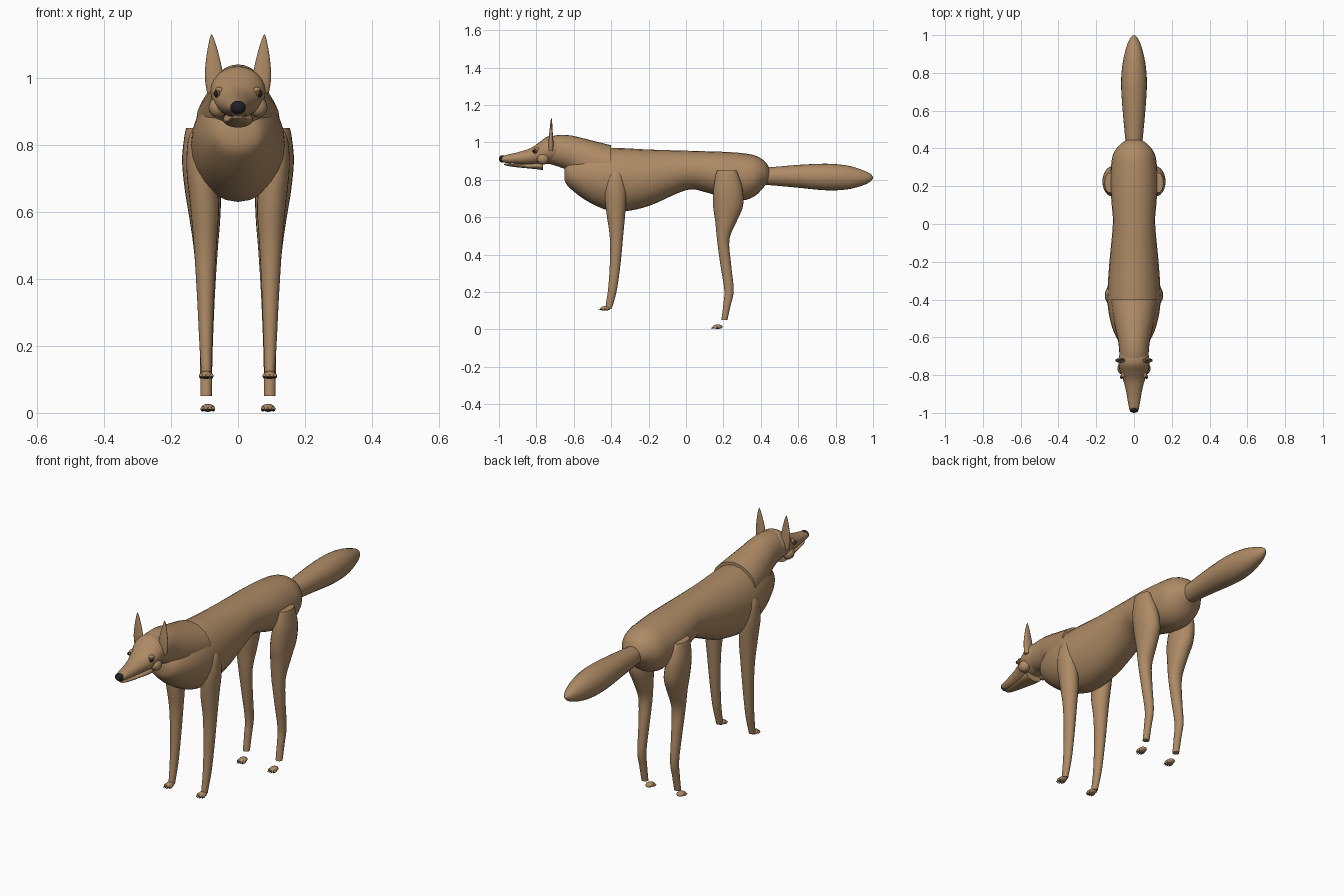
import bpy, bmesh, math
from mathutils import Vector, Matrix


def material(name, rgb):
    m = bpy.data.materials.new(name)
    m.diffuse_color = (*rgb, 1)
    return m


FUR = material("tan fur", (0.42, 0.255, 0.13))
BLACK = material("black", (0.015, 0.015, 0.017))
EYE = material("dark amber", (0.16, 0.08, 0.03))


def finish(bm, name, mat, angle=50):
    bmesh.ops.recalc_face_normals(bm, faces=bm.faces)
    me = bpy.data.meshes.new(name)
    bm.to_mesh(me)
    bm.free()
    me.materials.append(mat)
    ob = bpy.data.objects.new(name, me)
    bpy.context.collection.objects.link(ob)
    bpy.ops.object.select_all(action='DESELECT')
    ob.select_set(True)
    bpy.context.view_layer.objects.active = ob
    bpy.ops.object.shade_smooth_by_angle(angle=math.radians(angle))
    return ob


def smooth_stations(rows, steps=4):
    """Catmull-Rom interpolation between the given cross-sections."""
    v = [Vector(r) for r in rows]
    v = [v[0]] + v + [v[-1]]
    out = []
    for i in range(1, len(v) - 2):
        a, b, c, d = v[i - 1:i + 3]
        for s in range(steps):
            t = s / steps
            out.append(0.5 * (2 * b + (c - a) * t + (2 * a - 5 * b + 4 * c - d) * t * t
                              + (3 * b - a - 3 * c + d) * t ** 3))
    return out + [v[-1]]


def loft(name, rows, upright=False, sides=24, mat=FUR):
    """Rows: x, y, z, half-width, half-depth; rings lie in XZ, or in XY when upright."""
    bm = bmesh.new()
    rings = []
    for x, y, z, rx, rd in smooth_stations(rows):
        ring = []
        for k in range(sides):
            a = 2 * math.pi * k / sides
            u, w = max(rx, .001) * math.cos(a), max(rd, .001) * math.sin(a)
            ring.append(bm.verts.new((x + u, y + w, z) if upright else (x + u, y, z + w)))
        rings.append(ring)
    for r, s in zip(rings, rings[1:]):
        for k in range(sides):
            n = (k + 1) % sides
            bm.faces.new((r[k], r[n], s[n], s[k]))
    bm.faces.new(rings[0])
    bm.faces.new(rings[-1])
    return finish(bm, name, mat)


def along(rows):
    """Rows of y, top, bottom, half-width become centred loft stations."""
    return [(0, y, (t + b) / 2, w, (t - b) / 2) for y, t, b, w in rows]


def ball(name, centre, radii, mat=FUR, seg=16):
    bm = bmesh.new()
    bmesh.ops.create_uvsphere(bm, u_segments=seg, v_segments=seg // 2, radius=1,
                              matrix=Matrix.Translation(centre) @ Matrix.Diagonal((*radii, 1)))
    return finish(bm, name, mat)


# Torso, deep at the chest and tucked at the belly
loft("torso", along([
    (-.65, .86, .80, .03), (-.63, .90, .765, .075), (-.55, .945, .70, .115),
    (-.45, .968, .648, .137), (-.35, .97, .63, .14), (-.2, .962, .66, .13),
    (0, .956, .745, .112), (.1, .953, .735, .118), (.2, .95, .705, .125),
    (.3, .943, .69, .122), (.37, .93, .715, .11), (.42, .90, .765, .075),
    (.445, .865, .79, .04)]))

# Neck overlapping the shoulders with a slight ridge
loft("neck", along([
    (-.40, .985, .76, .125), (-.48, 1.005, .77, .113), (-.56, 1.025, .795, .098),
    (-.62, 1.038, .845, .084), (-.68, 1.04, .87, .078), (-.73, 1.03, .885, .075)]))

# Head tapering into the muzzle
loft("head", along([
    (-.66, 1.0, .93, .05), (-.69, 1.03, .895, .076), (-.74, 1.032, .885, .082),
    (-.785, 1.0, .882, .072), (-.83, .97, .882, .056), (-.89, .95, .884, .041),
    (-.95, .936, .889, .031), (-.985, .927, .896, .023), (-.992, .92, .903, .012)]))
loft("lower_jaw", along([
    (-.765, .90, .852, .045), (-.80, .892, .857, .044), (-.86, .884, .863, .032),
    (-.92, .885, .869, .023), (-.96, .888, .876, .017), (-.972, .886, .880, .006)]))
ball("nose", (0, -.982, .912), (.024, .018, .02), BLACK)

# Bushy tail
loft("tail", along([
    (.41, .865, .775, .042), (.48, .87, .769, .049), (.6, .88, .758, .06),
    (.72, .886, .746, .068), (.8, .884, .744, .066), (.88, .873, .752, .055),
    (.95, .85, .772, .036), (.985, .833, .79, .019), (1.0, .815, .808, .003)]))


def paw(name, s, x, y, z):
    """Flat paw with four toes and dark claws pointing forward."""
    ball(name, (s * x, y, z), (.02, .026, .012))
    for i in range(4):
        d = (i - 1.5) * .0105
        fy = y - .02 + abs(d) * .5
        ball(name + "_toe", (s * x + d, fy, z - .003), (.0065, .012, .008), seg=10)
        bm = bmesh.new()
        rot = Matrix.Rotation(math.radians(100), 4, 'X')
        bmesh.ops.create_cone(bm, cap_ends=True, segments=8, radius1=.004, radius2=.0005, depth=.014,
                              matrix=Matrix.Translation((s * x + d, fy - .013, z - .007)) @ rot)
        finish(bm, name + "_claw", BLACK)


for s, side in ((-1, "left"), (1, "right")):
    # Front leg
    loft(side + "_front_leg", [
        (s * .125, -.375, .845, .012, .018), (s * .12, -.377, .81, .03, .043),
        (s * .112, -.377, .73, .042, .057), (s * .1, -.375, .62, .043, .05),
        (s * .098, -.372, .5, .034, .036), (s * .097, -.378, .36, .026, .029),
        (s * .096, -.392, .22, .02, .024), (s * .095, -.408, .14, .016, .02),
        (s * .095, -.413, .112, .015, .016)], True)
    paw(side + "_front_paw", s, .095, -.43, .113)

    # Hind leg with a heavy thigh and a bent hock
    loft(side + "_hind_leg", [
        (s * .13, .218, .85, .025, .052), (s * .125, .22, .82, .036, .062),
        (s * .117, .225, .75, .05, .078), (s * .105, .225, .66, .053, .08),
        (s * .099, .214, .58, .046, .058), (s * .096, .199, .48, .035, .033),
        (s * .095, .212, .35, .026, .029), (s * .095, .23, .21, .02, .025),
        (s * .095, .219, .13, .018, .02), (s * .095, .205, .05, .017, .016)], True)
    paw(side + "_hind_paw", s, .09, .17, .015)

    # Cheek, eye and brow
    ball(side + "_cheek", (s * .06, -.765, .912), (.028, .032, .03))
    ball(side + "_eye", (s * .061, -.805, .953), (.011, .013, .012), EYE)
    ball(side + "_pupil", (s * .066, -.811, .953), (.0075, .009, .008), BLACK)
    ball(side + "_brow", (s * .056, -.797, .963), (.013, .016, .01))

    # Tall thin pointed ear
    loft(side + "_ear", [
        (s * .07, -.722, .955, .022, .013), (s * .07, -.722, .99, .028, .013),
        (s * .073, -.722, 1.03, .025, .011), (s * .076, -.721, 1.08, .016, .007),
        (s * .078, -.72, 1.115, .007, .004), (s * .079, -.72, 1.13, .001, .001)], True, 16)
